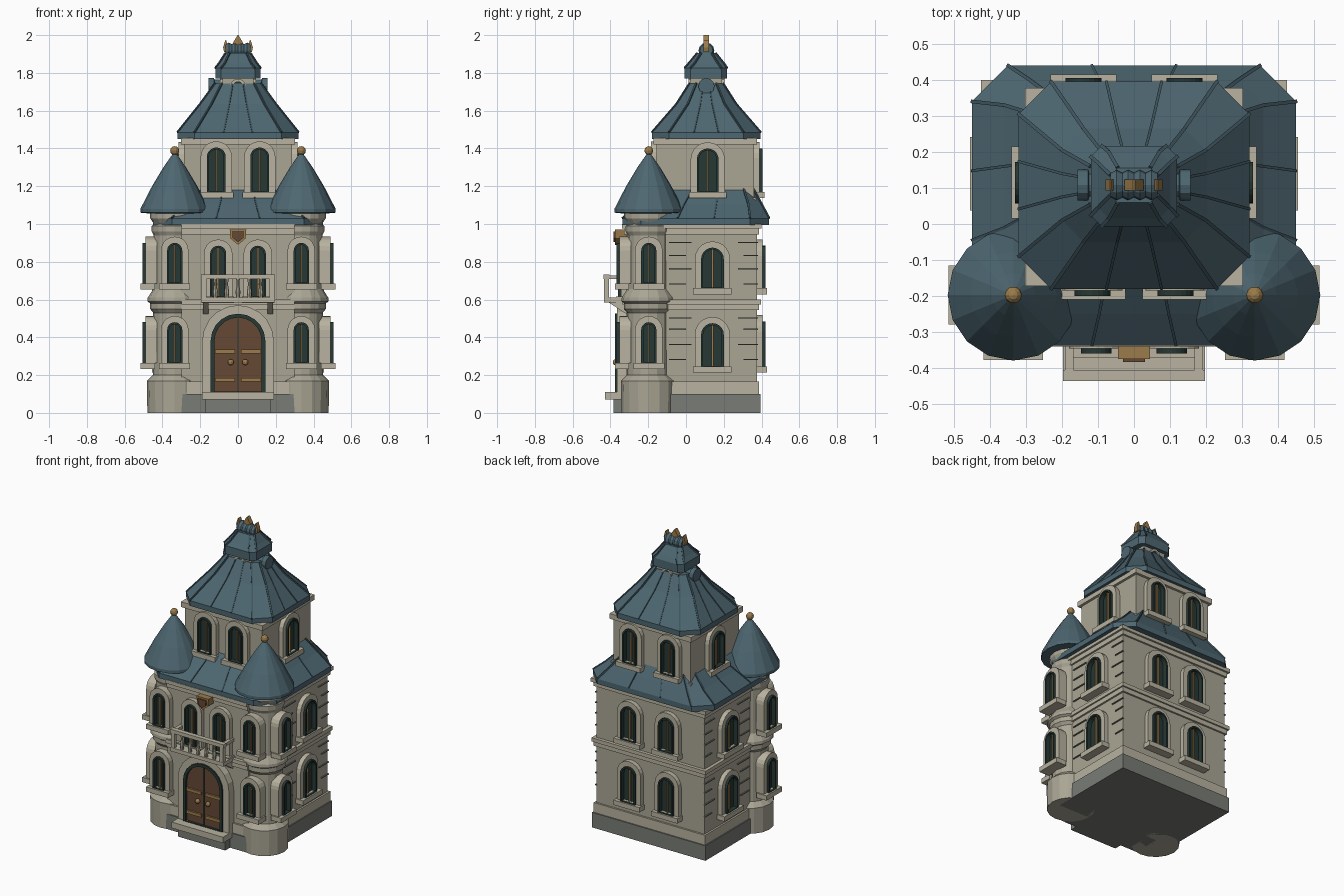
import bpy, bmesh
from math import pi, sin, cos
from mathutils import Vector, Matrix

if "Cube" in bpy.data.objects:
    bpy.data.objects.remove(bpy.data.objects["Cube"])

def material(name, r, g, b):
    m = bpy.data.materials.new(name)
    m.diffuse_color = (r, g, b, 1)
    m.use_nodes = True
    m.node_tree.nodes["Principled BSDF"].inputs["Base Color"].default_value = m.diffuse_color
    return m

WALL = material("wall_stone", .40, .38, .30)
TRIM = material("trim_stone", .48, .45, .35)
PLINTH = material("plinth_stone", .19, .20, .18)
ROOF = material("slate_roof", .075, .135, .165)
SEAM = material("roof_seam", .05, .09, .11)
GLASS = material("dark_glass", .02, .04, .035)
WOOD = material("door_wood", .13, .065, .035)
GOLD = material("brass", .33, .20, .07)
I = Matrix.Identity(4)

def loft(name, rings, mat, M=I, closed=False):
    """Skin matching point rings; cap the ends, or close into a tube."""
    bm = bmesh.new()
    vs = [[bm.verts.new(M @ Vector(p)) for p in r] for r in rings]
    n = len(vs[0])
    for i in range(len(vs) if closed else len(vs) - 1):
        a, b = vs[i], vs[(i + 1) % len(vs)]
        for k in range(n):
            bm.faces.new((a[k], a[(k + 1) % n], b[(k + 1) % n], b[k]))
    if not closed:
        bm.faces.new(vs[0])
        bm.faces.new(vs[-1])
    bmesh.ops.recalc_face_normals(bm, faces=bm.faces)
    me = bpy.data.meshes.new(name)
    bm.to_mesh(me)
    bm.free()
    me.materials.append(mat)
    ob = bpy.data.objects.new(name, me)
    bpy.context.collection.objects.link(ob)
    return ob

def rect(x0, x1, y0, y1, z, c=0):
    if not c:
        return [(x0, y0, z), (x1, y0, z), (x1, y1, z), (x0, y1, z)]
    return [(x0 + c, y0, z), (x1 - c, y0, z), (x1, y0 + c, z), (x1, y1 - c, z),
            (x1 - c, y1, z), (x0 + c, y1, z), (x0, y1 - c, z), (x0, y0 + c, z)]

def box(name, x0, x1, y0, y1, z0, z1, mat, M=I):
    return loft(name, [rect(x0, x1, y0, y1, z0), rect(x0, x1, y0, y1, z1)], mat, M)

def lathe(name, x, y, profile, mat, n=16, M=I):
    return loft(name, [[(x + r * cos(2 * pi * k / n), y + r * sin(2 * pi * k / n), z)
                        for k in range(n)] for r, z in profile], mat, M)

def ball(name, x, y, z, r, mat):
    return lathe(name, x, y, [(r * max(sin(t * pi / 6), .02), z - r * cos(t * pi / 6))
                              for t in range(7)], mat, 10)

def bar(name, p, q, t, mat):
    p, q = Vector(p), Vector(q)
    M = Matrix.Translation(p) @ (q - p).to_track_quat('Z', 'Y').to_matrix().to_4x4()
    return box(name, -t, t, -t, t, 0, (q - p).length, mat, M)

def arch(w, z0, z1, y, n=10):
    r = w / 2
    return [(-r, y, z0), (r, y, z0)] + [
        (r * cos(pi * k / n), y, z1 - r + r * sin(pi * k / n)) for k in range(n + 1)]

def arch_frame(name, w, z0, z1, t, depth, mat, M):
    """Arched surround of thickness t, outside the opening."""
    a, b = (w + 2 * t, z0, z1 + t), (w, z0 + .004, z1)
    loft(name, [arch(*a, .03), arch(*a, -depth), arch(*b, -depth), arch(*b, .03)], mat, M, True)

def facing(x, y, deg):
    return Matrix.Translation((x, y, 0)) @ Matrix.Rotation(deg * pi / 180, 4, 'Z')

def window(name, x, y, deg, z0, z1, w):
    M = facing(x, y, deg)
    arch_frame(name + "_surround", w, z0, z1, .033, .03, TRIM, M)
    arch_frame(name + "_casing", w - .022, z0, z1 - .011, .011, .045, GLASS, M)
    loft(name + "_pane", [arch(w, z0, z1, .03), arch(w, z0, z1, -.015)], GLASS, M)
    box(name + "_mullion", -.005, .005, -.025, 0, z0, z1 - .01, GOLD, M)
    s = w / 2 + .042
    box(name + "_sill", -s, s, -.055, .02, z0 - .032, z0, TRIM, M)

def storey(name, z0, z1, out, mat):
    """Body block plus narrower front bay, so corners stay within the turrets."""
    box(name, -.40 - out, .40 + out, -.2, .375 + out, z0, z1, mat)
    box(name + "_bay", -.3, .3, -.315 - out, -.15, z0, z1, mat)

def roof(name, specs, n_seams=1):
    rings = [rect(*s) for s in specs]
    loft(name, rings, ROOF)
    for a, b in zip(rings[1:], rings[2:]):
        for k in range(8):
            bar(name + "_hip", a[k], b[k], .005, SEAM)
            if k % 2 == 0:
                for j in range(1, n_seams + 1):
                    f = j / (n_seams + 1)
                    bar(name + "_seam", Vector(a[k]).lerp(Vector(a[(k + 1) % 8]), f),
                        Vector(b[k]).lerp(Vector(b[(k + 1) % 8]), f), .004, SEAM)

# main body
storey("plinth", 0, .10, .02, PLINTH)
storey("plinth_cap", .10, .165, .012, TRIM)
storey("main_wall", .165, .97, 0, WALL)
storey("belt_course", .545, .575, .012, TRIM)
storey("belt_course_top", .575, .60, .022, TRIM)
storey("cornice", .945, .975, .012, TRIM)
storey("cornice_top", .975, 1.0, .025, TRIM)

# stone joints near the corners
for s in (-1, 1):
    for i, z in enumerate((.28, .36, .44, .50, .68, .76, .83, .90)):
        d = .10 if i % 2 else .07
        xs = sorted((s * .397, s * .408))
        box("side_joint_back", *xs, .375 - d, .380, z, z + .006, PLINTH)
        box("side_joint_front", *xs, -.09, -.07 + d, z, z + .006, PLINTH)

# corner turrets
for s in (-1, 1):
    x, y = s * .335, -.197
    lathe("turret", x, y, [(.145, 0), (.147, .17), (.116, .20), (.114, .53), (.130, .55), (.130, .58),
          (.145, .59), (.143, .61), (.114, .655), (.112, .94), (.122, .96), (.122, .99),
          (.110, 1.0), (.130, 1.03), (.130, 1.07)], WALL)
    lathe("turret_roof", x, y, [(.13, 1.055), (.182, 1.06), (.182, 1.08), (.12, 1.20),
          (.06, 1.30), (.008, 1.375)], ROOF)
    ball("turret_finial", x, y, 1.388, .024, GOLD)
    for z0, z1 in ((.265, .48), (.685, .90)):
        window("turret_front_window", x, y - .125, 0, z0, z1, .08)
        window("turret_side_window", x + s * .125, y, s * 90, z0, z1, .08)

# upper storey
box("upper_wall", -.285, .285, -.155, .36, .98, 1.45, WALL)
box("upper_base_course", -.295, .295, -.165, .37, 1.10, 1.14, TRIM)
box("upper_cornice", -.302, .302, -.172, .377, 1.42, 1.455, TRIM)

# windows
for s in (-1, 1):
    window("balcony_window", s * .105, -.315, 0, .615, .885, .085)
    window("upper_front_window", s * .115, -.155, 0, 1.17, 1.405, .10)
    for z0, z1 in ((.245, .475), (.66, .875)):
        window("side_window", s * .40, .14, s * 90, z0, z1, .12)
        window("back_window", s * .14, .375, 180, z0, z1 + .01, .11)
    window("upper_side_window", s * .285, .115, s * 90, 1.17, 1.40, .115)
    window("upper_back_window", s * .14, .36, 180, 1.17, 1.40, .10)

# roofs
roof("lower_roof", [(-.45, .45, -.337, .44, .995, .10), (-.45, .45, -.337, .44, 1.03, .10),
                    (-.36, .36, -.25, .40, 1.105, .07), (-.28, .28, -.15, .355, 1.185, .05)], 2)
roof("upper_roof", [(-.32, .32, -.18, .395, 1.45, .09), (-.32, .32, -.18, .395, 1.485, .09),
                    (-.20, .20, -.05, .265, 1.635, .06), (-.12, .12, .02, .195, 1.745, .035)], 2)

# small round dormers on the upper roof
for s in (-1, 1):
    M = Matrix.Translation((s * .06, .108, 1.73)) @ Matrix.Rotation(s * pi / 2, 4, 'Y')
    lathe("round_dormer", 0, 0, [(.034, 0), (.034, .065), (.043, .067), (.043, .097)], ROOF, 12, M)

# cupola
box("cupola_wall", -.083, .083, .025, .191, 1.67, 1.78, WALL)
for x, y, a in ((0, .025, 0), (.083, .108, 90), (0, .191, 180), (-.083, .108, -90)):
    M = facing(x, y, a)
    arch_frame("cupola_surround", .055, 1.675, 1.755, .014, .012, TRIM, M)
    loft("cupola_opening", [arch(.055, 1.675, 1.755, .02), arch(.055, 1.675, 1.755, -.005)], GLASS, M)
roof("cupola_roof", [(-.12, .12, -.007, .217, 1.77, .03), (-.12, .12, -.007, .217, 1.825, .03),
                     (-.10, .10, .015, .20, 1.85, .03), (-.065, .065, .06, .156, 1.905, .02)], 0)

# ribbed ridge and brass crown
M = Matrix.Translation((-.065, .108, 1.918)) @ Matrix.Rotation(pi / 2, 4, 'Y')
lathe("ridge_roll", 0, 0, [(.034 + .008 * (i % 2), i * .01625) for i in range(9)], ROOF, 12, M)
for x, top, w in ((-.065, 1.975, .014), (0, 2.0, .026), (.065, 1.975, .014)):
    loft("crown_spike", [rect(x - w * k, x + w * k, .093, .123, z)
         for k, z in ((.6, 1.91), (1, top - .04), (.1, top))], GOLD)

# front door
M = facing(0, -.315, 0)
arch_frame("door_surround", .29, .11, .525, .045, .05, TRIM, M)
arch_frame("door_casing", .25, .11, .505, .02, .06, GLASS, M)
loft("door", [arch(.25, .11, .505, .03), arch(.25, .11, .505, -.045)], WOOD, M)
box("door_gap", -.003, .003, -.364, -.33, .11, .50, GLASS)
for s in (-1, 1):
    ball("door_knob", s * .038, -.372, .268, .016, GOLD)
    for z in (.165, .315):
        box("door_hinge", *sorted((s * .015, s * .122)), -.372, -.34, z, z + .02, GOLD)
box("door_step", -.19, .19, -.43, -.30, .07, .11, TRIM)
box("door_step_base", -.175, .175, -.385, -.30, 0, .07, PLINTH)

# balcony
box("balcony_slab", -.197, .197, -.435, -.30, .585, .61, TRIM)
box("balcony_rail", -.197, .197, -.436, -.405, .708, .732, TRIM)
for i in range(7):
    x = -.18 + i * .06
    if i in (0, 6):
        box("balcony_post", x - .012, x + .012, -.433, -.408, .61, .71, TRIM)
        box("balcony_side_rail", x - .012, x + .012, -.41, -.31, .708, .728, TRIM)
    else:
        lathe("baluster", x, -.42, [(.010, .61), (.013, .64), (.007, .68), (.010, .71)], TRIM, 8)
for s in (-1, 1):
    loft("balcony_bracket", [[(x, -.31, .52), (x, -.31, .585), (x, -.41, .585)]
         for x in (s * .185, s * .155)], TRIM)

# shield above the balcony
for name, k, d, m in (("shield_rim", 1, .06, GOLD), ("shield", .7, .068, WOOD)):
    loft(name, [[(px * k, y, .935 + pz * k) for px, pz in
         ((-.044, .037), (.044, .037), (.040, -.012), (0, -.045), (-.040, -.012))]
         for y in (-.31, -.315 - d)], m)
